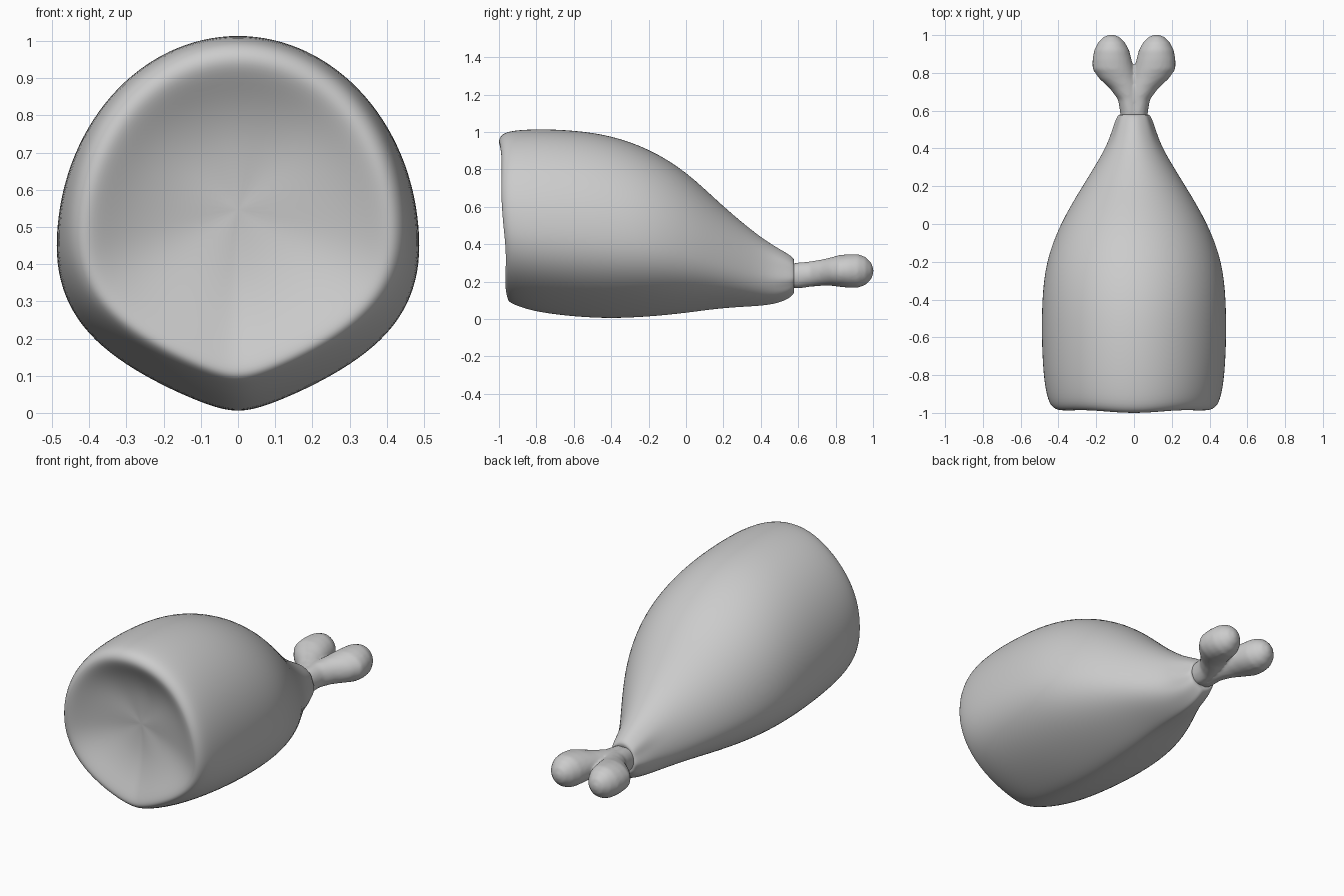
import bpy, bmesh, math
from mathutils import Vector

cube = bpy.data.objects.get("Cube")
if cube:
    bpy.data.objects.remove(cube)

mat = bpy.data.materials.new("plain grey")
mat.use_nodes = True
GREY = (0.6, 0.6, 0.6, 1)
mat.diffuse_color = GREY
mat.node_tree.nodes["Principled BSDF"].inputs["Base Color"].default_value = GREY


def loft(bm, stations, point, segments):
    """Skin rings of points over the stations and close both ends."""
    rings = [[bm.verts.new(point(s, math.tau * i / segments)) for i in range(segments)]
             for s in stations]
    for a, b in zip(rings, rings[1:]):
        for i in range(segments):
            j = (i + 1) % segments
            bm.faces.new((a[i], a[j], b[j], b[i]))
    for ring in (rings[0], rings[-1]):
        tip = bm.verts.new(sum((v.co for v in ring), Vector()) / segments)
        for i in range(segments):
            bm.faces.new((ring[i], ring[(i + 1) % segments], tip))


def finish(bm, name):
    bmesh.ops.recalc_face_normals(bm, faces=bm.faces)
    mesh = bpy.data.meshes.new(name)
    bm.to_mesh(mesh)
    bm.free()
    mesh.materials.append(mat)
    for p in mesh.polygons:
        p.use_smooth = True
    obj = bpy.data.objects.new(name, mesh)
    bpy.context.collection.objects.link(obj)
    return obj


# Meat: y, half width, bottom, top; first rings form the dished cut face
MEAT = [
    (-0.88, 0.06, 0.48, 0.62), (-0.89, 0.17, 0.36, 0.74), (-0.925, 0.29, 0.24, 0.84),
    (-0.965, 0.37, 0.15, 0.91), (-0.98, 0.41, 0.105, 0.95), (-0.965, 0.44, 0.085, 0.985),
    (-0.92, 0.463, 0.065, 1.01), (-0.8, 0.483, 0.035, 1.02), (-0.6, 0.492, 0.01, 1.013),
    (-0.4, 0.49, 0.0, 0.985), (-0.2, 0.47, 0.01, 0.915), (0, 0.395, 0.03, 0.795),
    (0.2, 0.275, 0.06, 0.6), (0.4, 0.148, 0.068, 0.435), (0.5, 0.113, 0.085, 0.375),
    (0.56, 0.092, 0.115, 0.34), (0.585, 0.078, 0.145, 0.315), (0.57, 0.055, 0.175, 0.285),
]


def meat_point(station, angle):
    y, w, low, high = station
    mid = low + 0.44 * (high - low)
    s, c = math.sin(angle), math.cos(angle)
    x = w * c
    if s < 0:                       # keel-shaped underside
        x *= 1 - 0.5 * s ** 4
    z = mid + s * ((high - mid) if s > 0 else (mid - low))
    if y < -0.85:                   # slanting, uneven cut
        y -= 0.045 * (z - 0.5) + 0.006 * math.sin(5 * angle) * w / 0.45
    if y > 0.45:                    # gathered skin at the knuckle
        x *= 1 + 0.04 * math.cos(8 * angle)
    return x, y, z


bm = bmesh.new()
loft(bm, MEAT, meat_point, 32)
meat = finish(bm, "meat")
meat.modifiers.new("Smooth", "SUBSURF").levels = 2

# Bone: two swept knuckles, mirrored and fused; y, centre x, half width, half height
BONE = [
    (0.5, 0.02, 0.04, 0.055), (0.6, 0.02, 0.055, 0.07), (0.66, 0.025, 0.06, 0.068),
    (0.72, 0.05, 0.08, 0.07), (0.77, 0.085, 0.1, 0.075), (0.82, 0.11, 0.11, 0.085),
    (0.87, 0.116, 0.104, 0.09), (0.92, 0.118, 0.093, 0.09), (0.96, 0.119, 0.072, 0.075),
    (0.99, 0.119, 0.042, 0.045), (1.002, 0.119, 0.012, 0.014),
]
bm = bmesh.new()
for side in (-1, 1):
    loft(bm, BONE, lambda s, a: (side * (s[1] + s[2] * math.cos(a)), s[0],
                                 0.232 + 0.025 * min(1, max(0, (s[0] - 0.6) / 0.2))
                                 + s[3] * math.sin(a)), 24)
bone = finish(bm, "bone")
fuse = bone.modifiers.new("Fuse", "REMESH")
fuse.mode = "VOXEL"
fuse.voxel_size = 0.01
fuse.use_smooth_shade = True
relax = bone.modifiers.new("Relax", "SMOOTH")
relax.factor = 0.5
relax.iterations = 6
